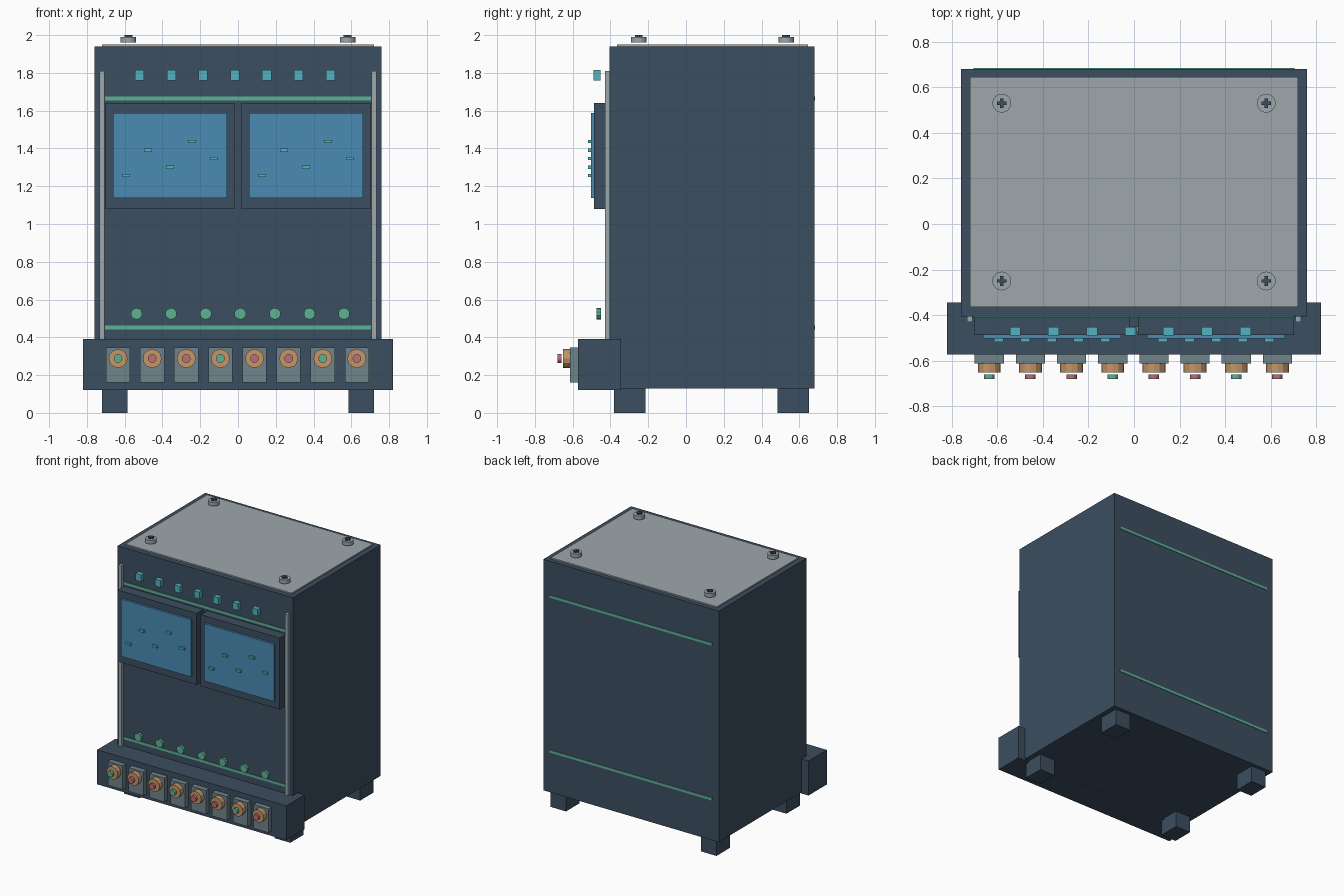
import bpy, bmesh, math
from mathutils import Matrix, Vector

cube = bpy.data.objects.get("Cube")
if cube:
    bpy.data.objects.remove(cube)


def material(name, *srgb):
    """Flat colour from 0-255 sRGB values."""
    lin = [((c / 255 + 0.055) / 1.055) ** 2.4 for c in srgb] + [1]
    m = bpy.data.materials.new(name)
    m.use_nodes = True
    m.diffuse_color = lin
    m.node_tree.nodes["Principled BSDF"].inputs["Base Color"].default_value = lin
    return m


NAVY = material("navy metal", 60, 78, 96)
GREY = material("light grey metal", 157, 167, 172)
SLATE = material("slate plate", 112, 132, 140)
BLUE = material("screen blue", 74, 139, 180)
GREEN = material("signal green", 92, 178, 148)
CYAN = material("indicator cyan", 82, 178, 190)
COPPER = material("copper", 195, 150, 105)
ROSE = material("rose", 190, 110, 120)


def finish(name, bm, mat):
    mesh = bpy.data.meshes.new(name)
    bm.to_mesh(mesh)
    bm.free()
    mesh.materials.append(mat)
    obj = bpy.data.objects.new(name, mesh)
    bpy.context.collection.objects.link(obj)
    return obj


def box(name, mat, x, y, z):
    """Box from (min, max) ranges on each axis."""
    lo, hi = Vector((x[0], y[0], z[0])), Vector((x[1], y[1], z[1]))
    bm = bmesh.new()
    bmesh.ops.create_cube(bm, size=1, matrix=Matrix.Translation((lo + hi) / 2)
                          @ Matrix.Diagonal((*(hi - lo), 1)))
    return finish(name, bm, mat)


def around(c, size):
    return (c - size / 2, c + size / 2)


def disc(name, mat, centre, radius, depth, sides, facing_front=True):
    """Faceted cylinder, along y when facing the front, else along z."""
    bm = bmesh.new()
    turn = Matrix.Rotation(math.pi / 2, 4, 'X') if facing_front else Matrix()
    bmesh.ops.create_cone(bm, cap_ends=True, segments=sides, radius1=radius,
                          radius2=radius, depth=depth,
                          matrix=Matrix.Translation(centre) @ turn)
    return finish(name, bm, mat)


# Cabinet, lid and console
box("cabinet", NAVY, (-0.76, 0.76), (-0.405, 0.68), (0.13, 1.94))
box("lid_panel", GREY, (-0.72, 0.72), (-0.365, 0.645), (1.93, 1.95))
box("console", NAVY, (-0.82, 0.82), (-0.573, -0.345), (0.12, 0.39))

# Trim bands run through the cabinet and show at front and back
for label, z in (("lower", 0.452), ("upper", 1.665)):
    box(label + "_trim_band", GREEN, (-0.705, 0.705), (-0.41, 0.684), around(z, 0.02))

# Feet, rails and lid screws on both sides
for side, s in (("right", -1), ("left", 1)):
    for end, y, screw_y in (("front", -0.298, -0.25), ("back", 0.568, 0.53)):
        tag = f"{end}_{side}"
        box("foot_" + tag, NAVY, around(s * 0.652, 0.135), around(y, 0.165), (0, 0.13))
        x = s * 0.58
        disc("screw_head_" + tag, GREY, (x, screw_y, 1.975), 0.041, 0.03, 24, False)
        box("screw_cross_x_" + tag, NAVY, around(x, 0.042), around(screw_y, 0.014), (1.985, 2))
        box("screw_cross_y_" + tag, NAVY, around(x, 0.014), around(screw_y, 0.042), (1.985, 2))
    box("rail_" + side, GREY, around(s * 0.72, 0.025), (-0.43, -0.4), (0.39, 1.81))

    # Screen with its housing and trace marks
    cx = s * 0.36
    box("screen_housing_" + side, NAVY, around(cx, 0.685), (-0.487, -0.405), (1.08, 1.64))
    box("screen_" + side, BLUE, around(cx, 0.606), (-0.503, -0.48), (1.138, 1.587))
    for i, z in enumerate((1.257, 1.39, 1.30, 1.437, 1.347)):
        box(f"screen_mark_{side}_{i}", CYAN, around(cx + 0.1165 * (i - 2), 0.042),
            (-0.518, -0.5), around(z, 0.017))

# Indicator blocks and round knobs
for i in range(7):
    box(f"indicator_{i}", CYAN, around(-0.521 + 0.1683 * i, 0.048),
        (-0.49, -0.452), around(1.787, 0.054))
    disc(f"knob_{i}", GREEN, (-0.537 + 0.183 * i, -0.462, 0.525), 0.031, 0.023, 10)

# Console buttons: plate, copper collar and coloured cap
for i in range(8):
    x = -0.635 + 0.1806 * i
    box(f"button_plate_{i}", SLATE, around(x, 0.128), (-0.613, -0.57), (0.16, 0.347))
    disc(f"button_collar_{i}", COPPER, (x, -0.632, 0.288), 0.05, 0.038, 12)
    disc(f"button_cap_{i}", GREEN if i % 3 == 0 else ROSE,
         (x, -0.67, 0.288), 0.023, 0.02, 12)
